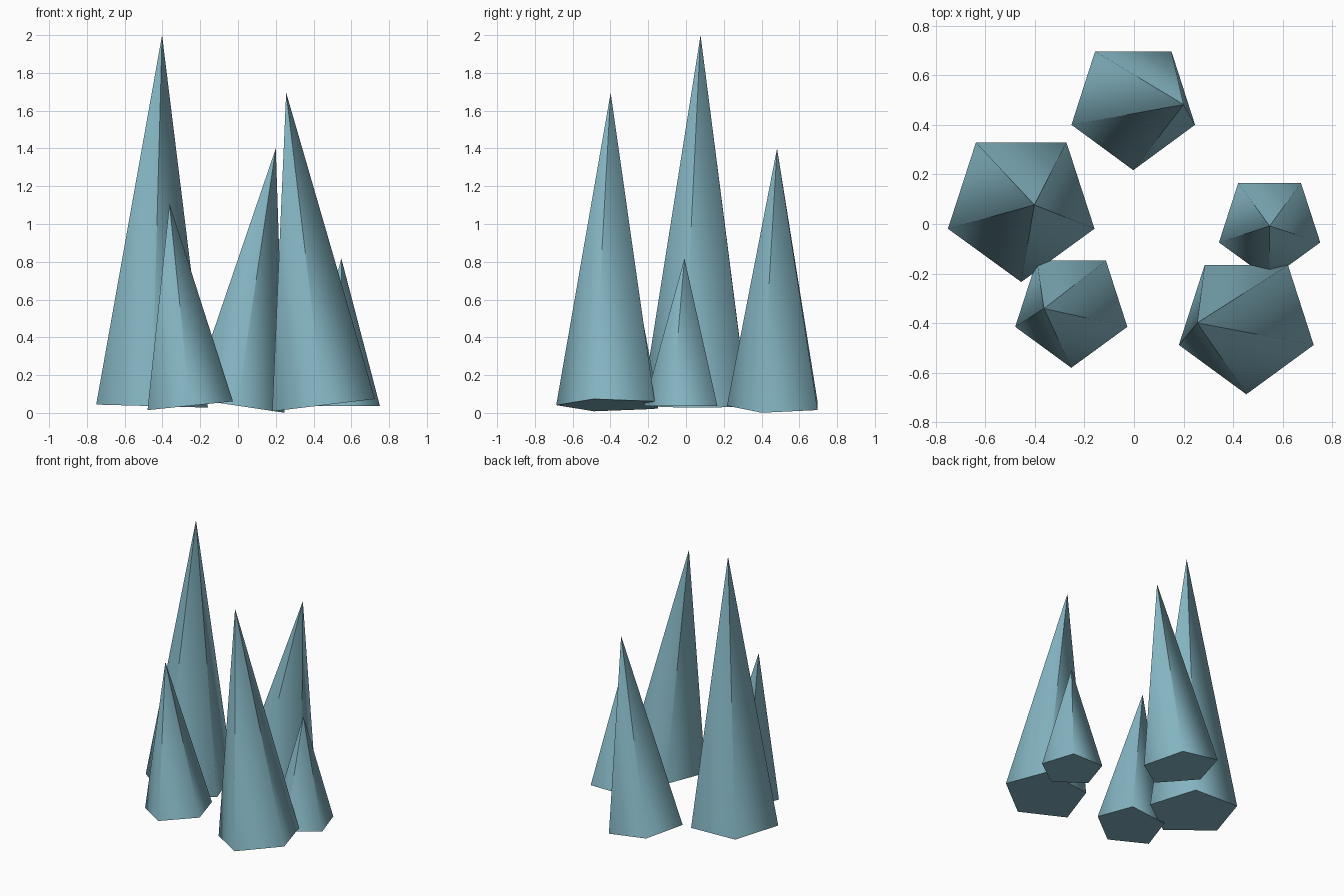
import bpy, math
from mathutils import Vector

if "Cube" in bpy.data.objects:
    bpy.data.objects.remove(bpy.data.objects["Cube"])

ice = bpy.data.materials.new("pale_teal_crystal")
ice.diffuse_color = (0.23, 0.46, 0.54, 1)
ice.use_nodes = True
ice.node_tree.nodes["Principled BSDF"].inputs["Base Color"].default_value = ice.diffuse_color

SIDES = 5


def crystal(name, base, apex, radius):
    """Five-sided spike whose base is square to its leaning axis, with smooth sides."""
    base, apex = Vector(base), Vector(apex)
    axis = apex - base
    height = axis.length
    axis.normalize()
    turn = Vector((0, 0, 1)).rotation_difference(axis)

    # one corner faces the front, the rest go round counter-clockwise
    angles = [2 * math.pi * i / SIDES for i in range(SIDES)]
    dirs = [Vector((math.sin(a), -math.cos(a), 0)) for a in angles]
    verts = [base + turn @ (d * radius) for d in dirs] + [apex]
    faces = [(i, (i + 1) % SIDES, SIDES) for i in range(SIDES)]
    faces.append(tuple(reversed(range(SIDES))))

    mesh = bpy.data.meshes.new(name)
    mesh.from_pydata(verts, [], faces)
    mesh.materials.append(ice)
    for poly in mesh.polygons:
        poly.use_smooth = len(poly.vertices) == 3

    # rounded side shading, flat base
    slope = Vector((0, 0, radius / height))
    round_normals = [(turn @ (d + slope)).normalized() for d in dirs]
    normals = []
    for i in range(SIDES):
        j = (i + 1) % SIDES
        normals += [round_normals[i], round_normals[j], round_normals[j]]
    normals += [-axis] * SIDES
    mesh.normals_split_custom_set(normals)

    obj = bpy.data.objects.new(name, mesh)
    bpy.context.collection.objects.link(obj)


crystal("tall_crystal", (-0.455, 0.077, 0.036), (-0.402, 0.077, 2.0), 0.311)
crystal("back_crystal", (-0.003, 0.482, 0.038), (0.200, 0.482, 1.40), 0.265)
crystal("front_right_crystal", (0.453, -0.399, 0.041), (0.255, -0.399, 1.695), 0.288)
crystal("front_left_crystal", (-0.253, -0.341, 0.038), (-0.363, -0.341, 1.108), 0.239)
crystal("small_right_crystal", (0.547, -0.008, 0.036), (0.547, -0.008, 0.818), 0.215)
